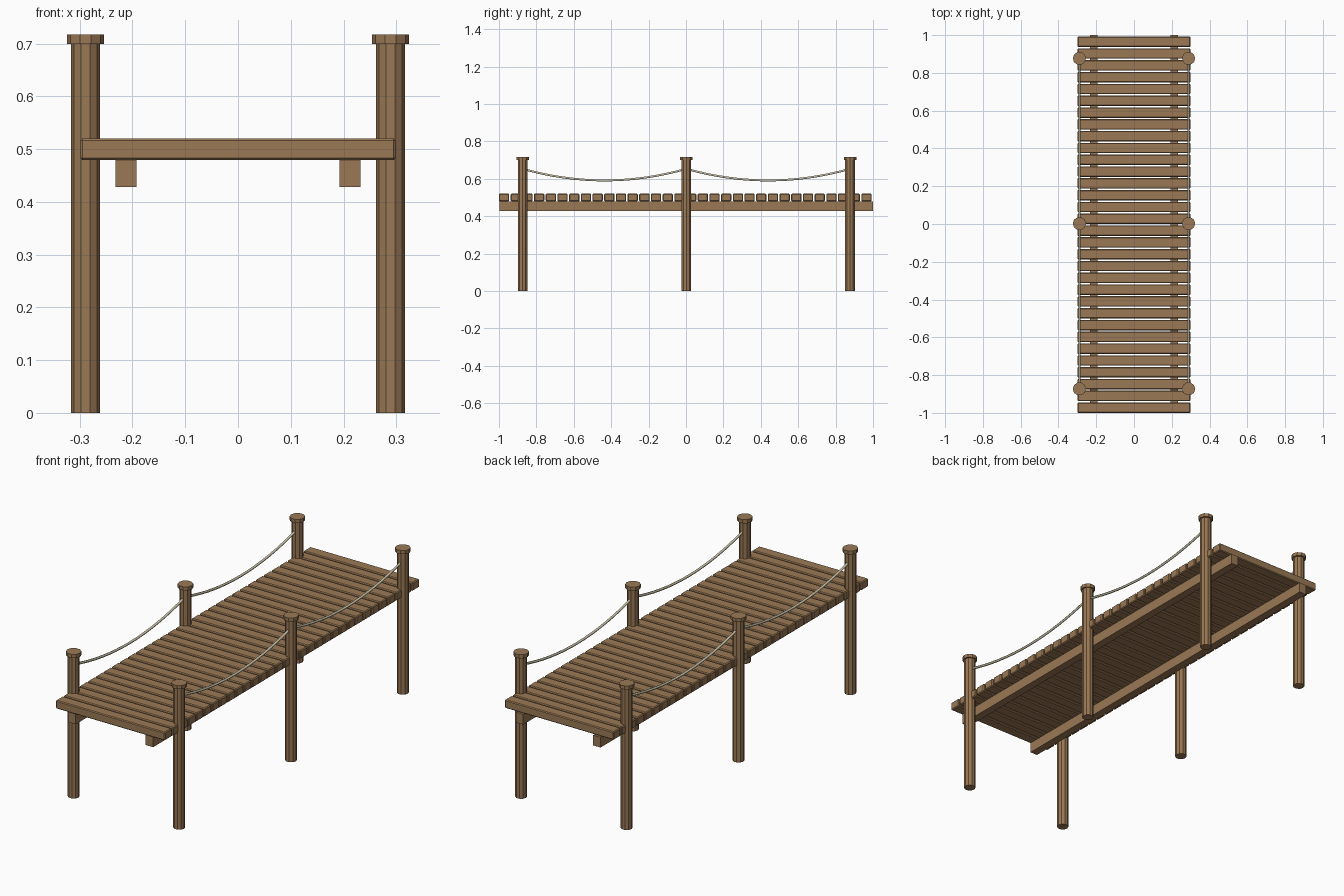
import bpy
import math

if "Cube" in bpy.data.objects:
    bpy.data.objects.remove(bpy.data.objects["Cube"])


def material(name, colour):
    m = bpy.data.materials.new(name)
    m.diffuse_color = (*colour, 1)
    m.use_nodes = True
    m.node_tree.nodes["Principled BSDF"].inputs["Base Color"].default_value = m.diffuse_color
    return m


WOOD = material("brown wood", (0.325, 0.19, 0.09))
ROPE = material("pale rope", (0.60, 0.55, 0.40))


def box(name, lo, hi, bevel=0):
    bpy.ops.mesh.primitive_cube_add(size=1, location=[(a + b) / 2 for a, b in zip(lo, hi)])
    o = bpy.context.object
    o.name = name
    for v in o.data.vertices:
        v.co = [c * (b - a) for c, a, b in zip(v.co, lo, hi)]
    o.data.materials.append(WOOD)
    if bevel:
        mod = o.modifiers.new("edge bevel", 'BEVEL')
        mod.width = bevel
        mod.segments = 1
    return o


def cylinder(name, x, y, z0, z1, r):
    bpy.ops.mesh.primitive_cylinder_add(vertices=10, radius=r, depth=z1 - z0,
                                        location=(x, y, (z0 + z1) / 2),
                                        rotation=(0, 0, math.pi / 2))
    o = bpy.context.object
    o.name = name
    o.data.materials.append(WOOD)


def rope(name, x, y0, y1, z_end, sag, steps=16):
    c = bpy.data.curves.new(name, 'CURVE')
    c.dimensions = '3D'
    c.bevel_depth = 0.006
    c.bevel_resolution = 1
    c.use_fill_caps = True
    s = c.splines.new('POLY')
    s.points.add(steps)
    for i, p in enumerate(s.points):
        t = i / steps
        p.co = (x, y0 + (y1 - y0) * t, z_end - sag * 4 * t * (1 - t), 1)
    c.materials.append(ROPE)
    o = bpy.data.objects.new(name, c)
    bpy.context.collection.objects.link(o)


# Deck planks
for i in range(32):
    y = -1 + i * 0.0625
    box(f"plank_{i + 1}", (-0.299, y, 0.479), (0.299, y + 0.055, 0.52), 0.004)

POST_X, POST_Y = 0.289, (-0.873, 0.002, 0.877)
for side, s in (("left", -1), ("right", 1)):
    # Long support beams under the deck
    box(f"{side}_beam", (s * 0.212 - 0.02, -0.996, 0.428), (s * 0.212 + 0.02, 1.0, 0.479))
    # Posts with caps
    for i, y in enumerate(POST_Y):
        cylinder(f"{side}_post_{i + 1}", s * POST_X, y, 0, 0.70, 0.0272)
        cylinder(f"{side}_post_cap_{i + 1}", s * POST_X, y, 0.699, 0.717, 0.035)
    # Sagging hand ropes
    for i in range(2):
        rope(f"{side}_rope_{i + 1}", s * POST_X, POST_Y[i], POST_Y[i + 1], 0.653, 0.062)
